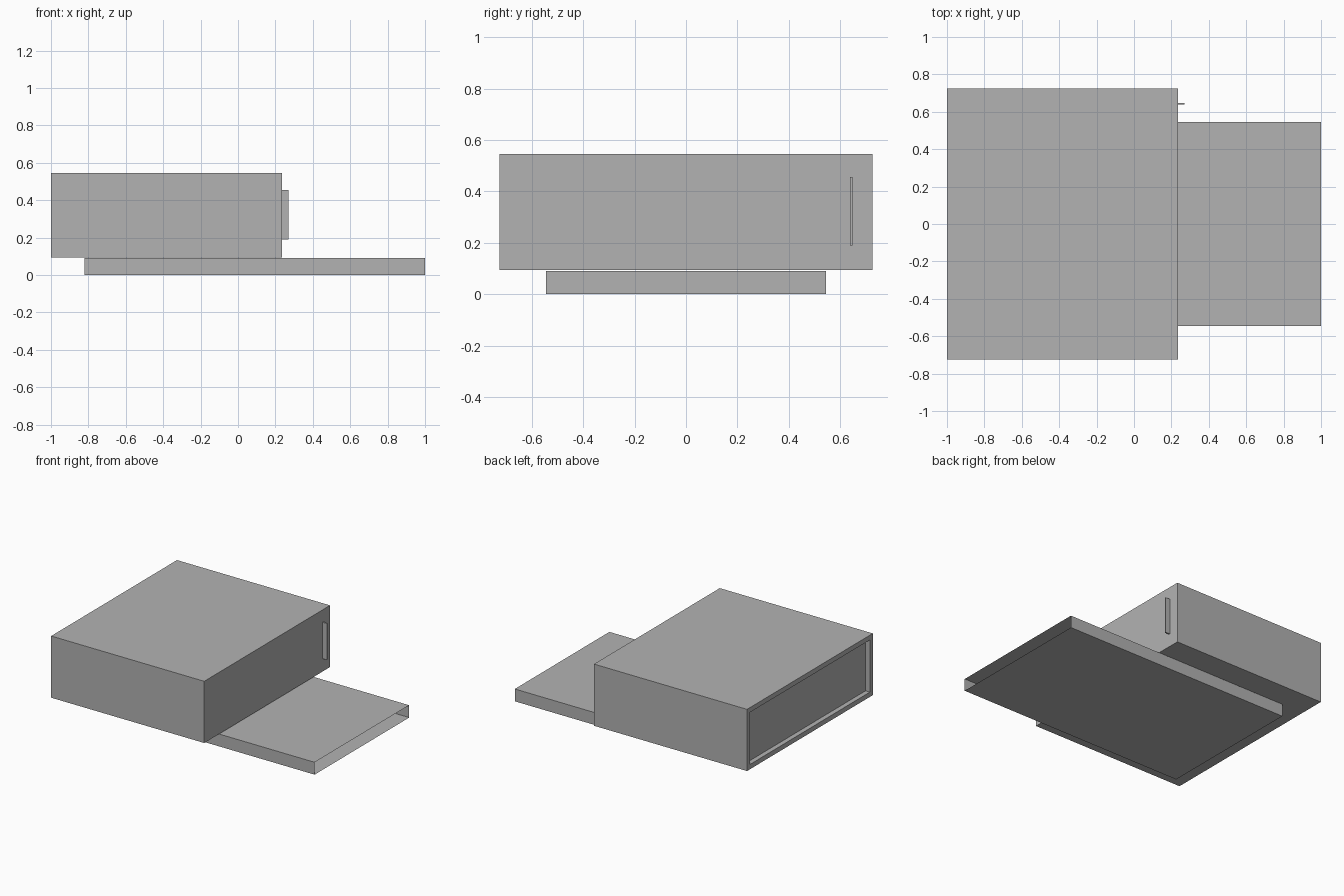
import bpy
import bmesh
from mathutils import Vector

if "Cube" in bpy.data.objects:
    bpy.data.objects.remove(bpy.data.objects["Cube"], do_unlink=True)

# One plain grey for the whole model
GREY = (0.448, 0.448, 0.448, 1.0)
grey = bpy.data.materials.new("plain_grey")
grey.use_nodes = True
grey.diffuse_color = GREY
grey.node_tree.nodes["Principled BSDF"].inputs["Base Color"].default_value = GREY


def make_box(name, low, high, edit=None):
    """Flat-shaded box between two corners, with an optional bmesh edit."""
    low, high = Vector(low), Vector(high)
    bm = bmesh.new()
    bmesh.ops.create_cube(bm, size=1)
    bmesh.ops.scale(bm, vec=high - low, verts=bm.verts)
    bmesh.ops.translate(bm, vec=(low + high) / 2, verts=bm.verts)
    bm.normal_update()
    if edit:
        edit(bm)
    mesh = bpy.data.meshes.new(name)
    bm.to_mesh(mesh)
    bm.free()
    mesh.materials.append(grey)
    obj = bpy.data.objects.new(name, mesh)
    bpy.context.collection.objects.link(obj)
    return obj


def facing(bm, direction):
    return [f for f in bm.faces if f.normal.dot(Vector(direction)) > 0.9]


def recess_end(bm):
    """Leave a rim around the -x end and sink the panel inside it."""
    panel = facing(bm, (-1, 0, 0))
    bmesh.ops.inset_region(bm, faces=panel, thickness=RIM, use_even_offset=True)
    rim = bmesh.ops.extrude_face_region(bm, geom=panel)
    sunk = [v for v in rim["geom"] if isinstance(v, bmesh.types.BMVert)]
    bmesh.ops.translate(bm, vec=(RIM, 0, 0), verts=sunk)
    bmesh.ops.delete(bm, geom=[f for f in panel if f.is_valid], context="FACES")
    bmesh.ops.recalc_face_normals(bm, faces=bm.faces)


def open_end(bm):
    """Remove the +x end so the thin sheet shell is hollow."""
    bmesh.ops.delete(bm, geom=facing(bm, (1, 0, 0)), context="FACES_ONLY")


RIM = 0.035

# Main cabinet with a recessed panel in one end
make_box("cabinet", (-1, -0.725, 0.095), (0.235, 0.725, 0.545), recess_end)

# Thin upright handle plate on the opposite end
make_box("handle", (0.235, 0.638, 0.19), (0.27, 0.647, 0.455))

# Hollow open-ended base under the cabinet
make_box("base_tray", (-0.82, -0.545, 0), (1, 0.545, 0.09), open_end)
